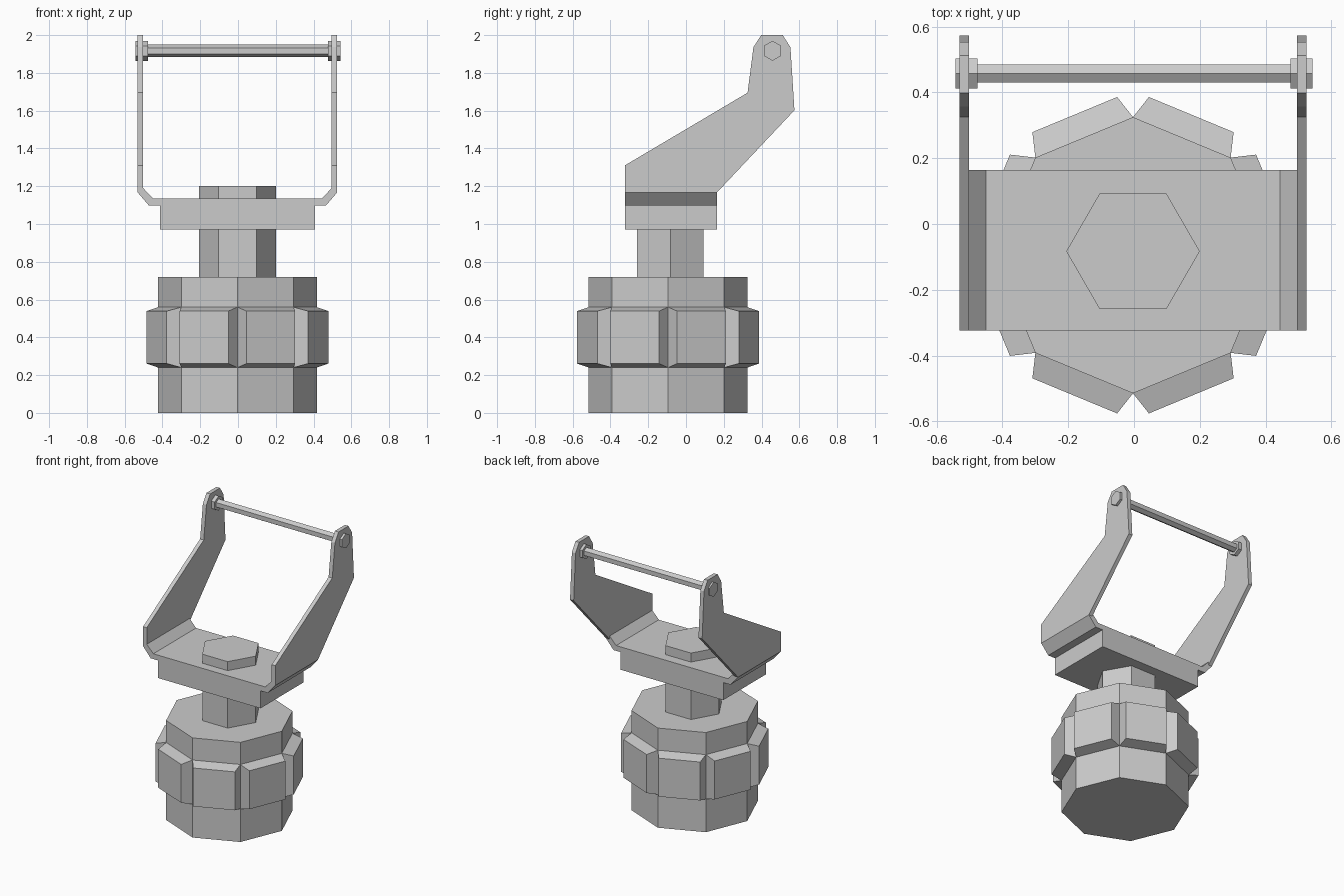
import bpy, bmesh
from math import pi
from mathutils import Matrix, Vector

if "Cube" in bpy.data.objects:
    bpy.data.objects.remove(bpy.data.objects["Cube"], do_unlink=True)

CX = -0.003            # centre line of the clamp
STEM_Y = -0.083
BODY_Y = -0.095
PIN = Vector((0, 0.458, 1.917))

grey = bpy.data.materials.new("plain_grey")
grey.use_nodes = True
grey.diffuse_color = (0.6, 0.6, 0.6, 1)
grey.node_tree.nodes["Principled BSDF"].inputs["Base Color"].default_value = (0.6, 0.6, 0.6, 1)


def finish(name, bm):
    bmesh.ops.recalc_face_normals(bm, faces=bm.faces)
    mesh = bpy.data.meshes.new(name)
    bm.to_mesh(mesh)
    bm.free()
    mesh.materials.append(grey)
    obj = bpy.data.objects.new(name, mesh)
    bpy.context.collection.objects.link(obj)
    return obj


def extrude_profile(name, points, step):
    """Flat outline pushed along a vector into a solid."""
    bm = bmesh.new()
    face = bm.faces.new([bm.verts.new(p) for p in points])
    new = bmesh.ops.extrude_face_region(bm, geom=[face], use_keep_orig=True)["geom"]
    bmesh.ops.translate(bm, vec=step, verts=[v for v in new if isinstance(v, bmesh.types.BMVert)])
    return finish(name, bm)


def prism(name, sides, radius, depth, matrix):
    bm = bmesh.new()
    bmesh.ops.create_cone(bm, cap_ends=True, segments=sides, radius1=radius,
                          radius2=radius, depth=depth, matrix=matrix)
    return finish(name, bm)


# Octagonal body with a raised grip pad on every side
bm = bmesh.new()
bmesh.ops.create_cone(bm, cap_ends=True, segments=8, radius1=0.42, radius2=0.42, depth=0.72,
                      matrix=Matrix.Translation((CX, BODY_Y, 0.36)))
for z in (0.24, 0.56):
    bmesh.ops.bisect_plane(bm, geom=bm.verts[:] + bm.edges[:] + bm.faces[:],
                           plane_co=(0, 0, z), plane_no=(0, 0, 1))
bm.normal_update()
band = [f for f in bm.faces if abs(f.normal.z) < 0.1 and 0.3 < f.calc_center_median().z < 0.5]
bmesh.ops.inset_individual(bm, faces=band, thickness=0.03, depth=0.075)
finish("grip_body", bm)

# Hexagonal stem running through the saddle
prism("hex_stem", 6, 0.203, 0.48,
      Matrix.Translation((CX, STEM_Y, 0.96)) @ Matrix.Rotation(pi / 2, 4, "Z"))

# Saddle block with its bent bracket plate
half = [(0.41, 0.97), (0.41, 1.097), (0.468, 1.097), (0.528, 1.167), (0.499, 1.19), (0.447, 1.135)]
outline = half + [(-x, z) for x, z in reversed(half)]
extrude_profile("saddle_bracket", [(CX + x, -0.324, z) for x, z in outline], (0, 0.488, 0))

# Side arms, pin nuts
arm = [(-0.324, 1.167), (-0.324, 1.31), (0.326, 1.695), (0.357, 1.936), (0.398, 2.0),
       (0.512, 2.0), (0.553, 1.936), (0.574, 1.602), (0.164, 1.167)]
turn = Matrix.Rotation(pi / 2, 4, "Z") @ Matrix.Rotation(pi / 2, 4, "X")
for side, s in (("left", 1), ("right", -1)):
    extrude_profile(side + "_arm", [(CX + s * 0.499, y, z) for y, z in arm], (s * 0.029, 0, 0))
    prism(side + "_pin_nut", 6, 0.053, 0.067, Matrix.Translation(PIN + Vector((s * 0.509, 0, 0))) @ turn)

# Cross pin between the arms
prism("cross_pin", 6, 0.032, 1.0, Matrix.Translation(PIN) @ turn)
